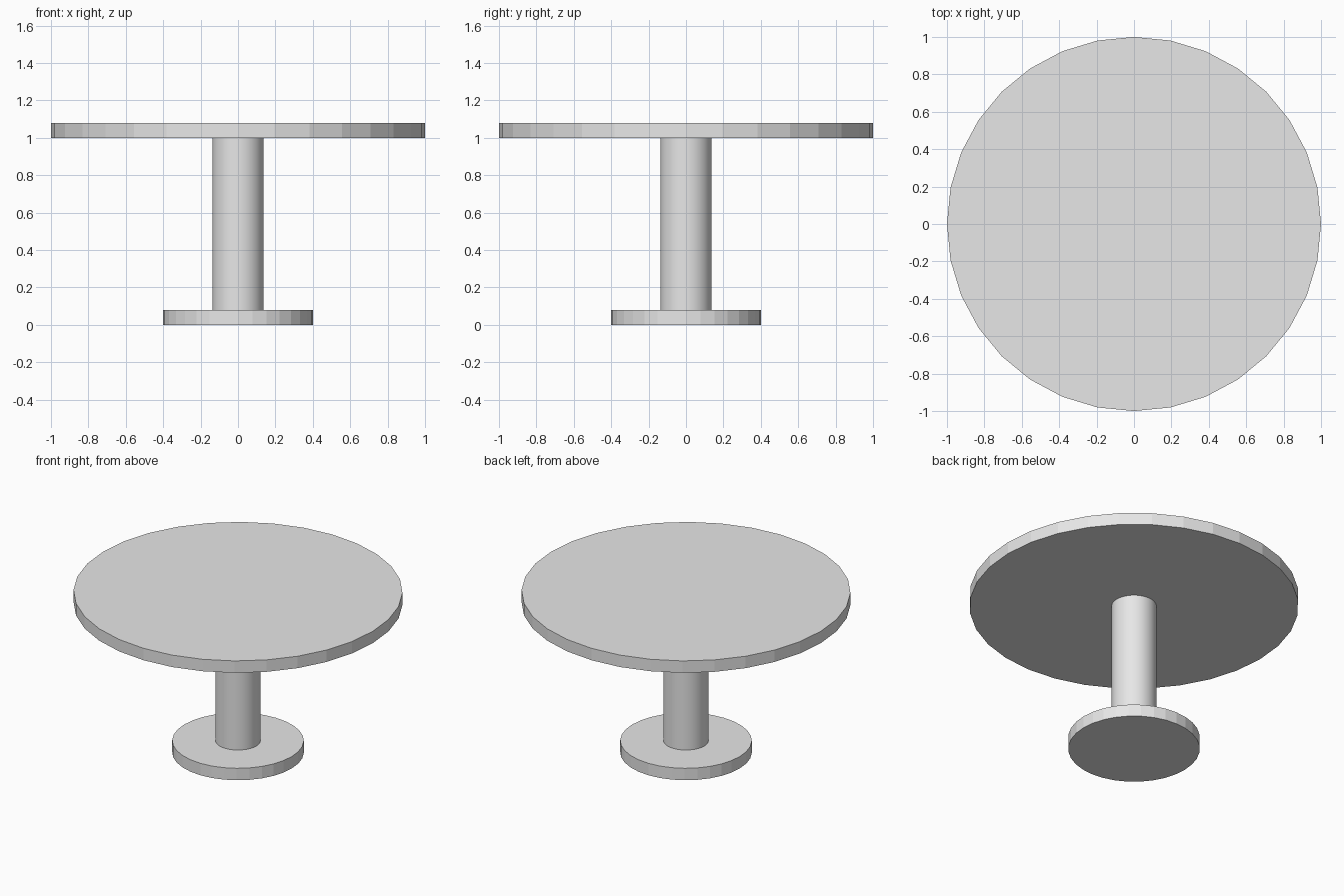
import bpy
import math

cube = bpy.data.objects.get("Cube")
if cube:
    bpy.data.objects.remove(cube, do_unlink=True)

GREY = (0.8, 0.8, 0.8, 1.0)
grey = bpy.data.materials.new("light_grey")
grey.use_nodes = True
grey.diffuse_color = GREY
grey.node_tree.nodes["Principled BSDF"].inputs["Base Color"].default_value = GREY


def disc(name, radius, bottom, top, smooth=False):
    """Upright 32-sided cylinder between two heights."""
    bpy.ops.mesh.primitive_cylinder_add(
        vertices=32, radius=radius, depth=top - bottom,
        location=(0, 0, (bottom + top) / 2))
    obj = bpy.context.object
    obj.name = name
    obj.data.materials.append(grey)
    if smooth:
        bpy.ops.object.shade_smooth_by_angle(angle=math.radians(30))
    return obj


# Faceted foot and table top, joined by a smooth column
disc("base", 0.4, 0, 0.08)
disc("column", 0.137, 0.08, 1.0, smooth=True)
disc("table_top", 1.0, 1.0, 1.08)
